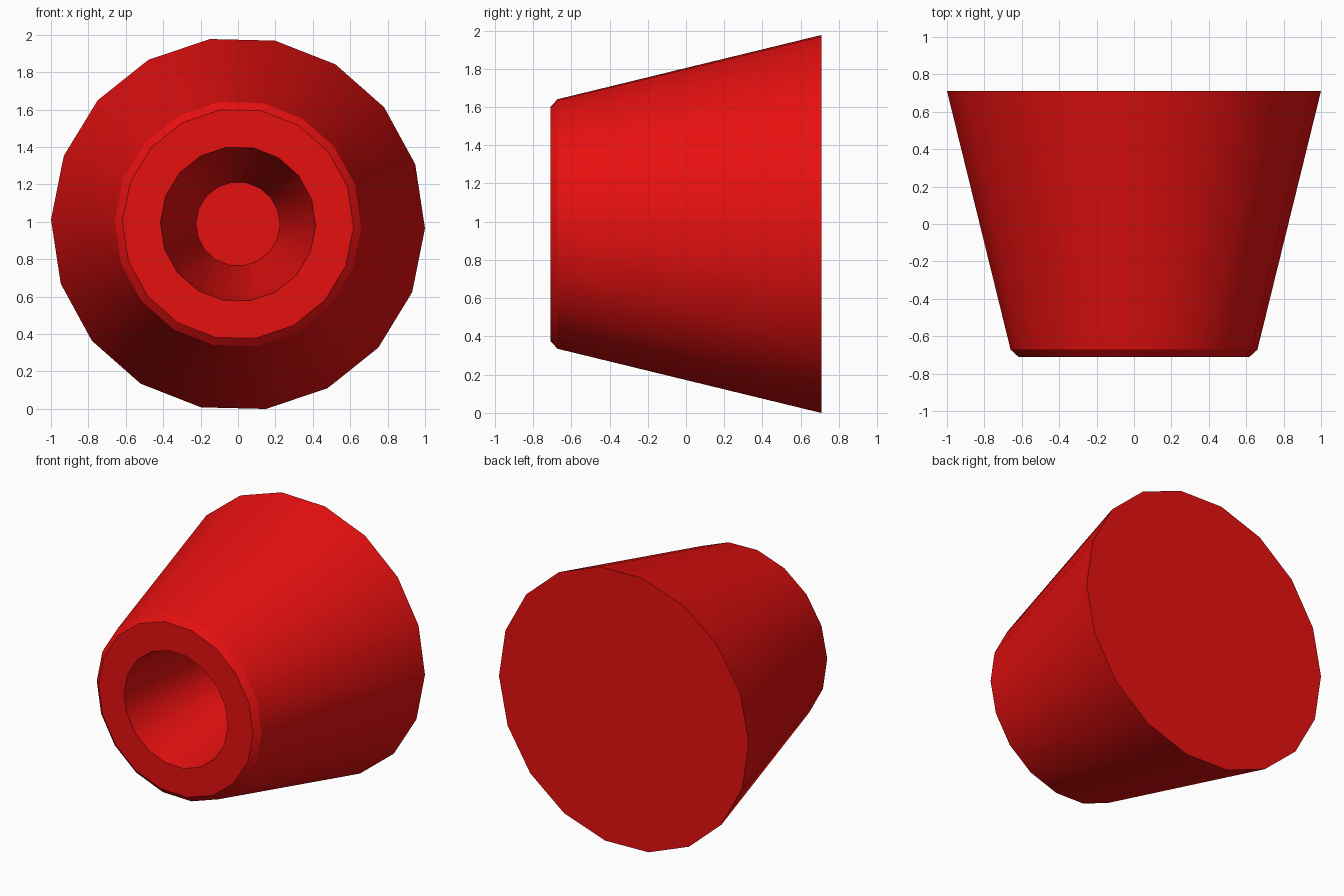
import bpy, bmesh
from math import cos, sin, radians

if "Cube" in bpy.data.objects:
    bpy.data.objects.remove(bpy.data.objects["Cube"])

SIDES = 18
CENTRE_Z = 0.988
TWIST = radians(-1.4)

# Profile along the y axis: (radius, y), from back plate to socket floor
profile = [
    (1.00, 0.71),    # wide back rim
    (0.66, -0.672),  # end of tapered body
    (0.618, -0.71),  # chamfered front lip
    (0.415, -0.71),  # socket mouth
    (0.225, 0.39),   # socket floor
]


def ring(bm, radius, y):
    angles = [TWIST + radians(360 * i / SIDES) for i in range(SIDES)]
    return [bm.verts.new((radius * cos(a), y, CENTRE_Z + radius * sin(a))) for a in angles]


# Tapered body with a tapered socket in the front
bm = bmesh.new()
rings = [ring(bm, r, y) for r, y in profile]
for a, b in zip(rings, rings[1:]):
    for i in range(SIDES):
        j = (i + 1) % SIDES
        bm.faces.new((a[i], a[j], b[j], b[i]))
bm.faces.new(rings[0])
bm.faces.new(rings[-1])
bmesh.ops.recalc_face_normals(bm, faces=bm.faces)

mesh = bpy.data.meshes.new("tapered_socket")
bm.to_mesh(mesh)
bm.free()
body = bpy.data.objects.new("tapered_socket", mesh)
bpy.context.collection.objects.link(body)

# Red finish
red = bpy.data.materials.new("red")
red.diffuse_color = (0.8, 0.005, 0.005, 1)
red.use_nodes = True
red.node_tree.nodes["Principled BSDF"].inputs["Base Color"].default_value = red.diffuse_color
mesh.materials.append(red)

# Smooth sides, sharp rims
bpy.context.view_layer.objects.active = body
body.select_set(True)
bpy.ops.object.shade_smooth_by_angle(angle=radians(30))
